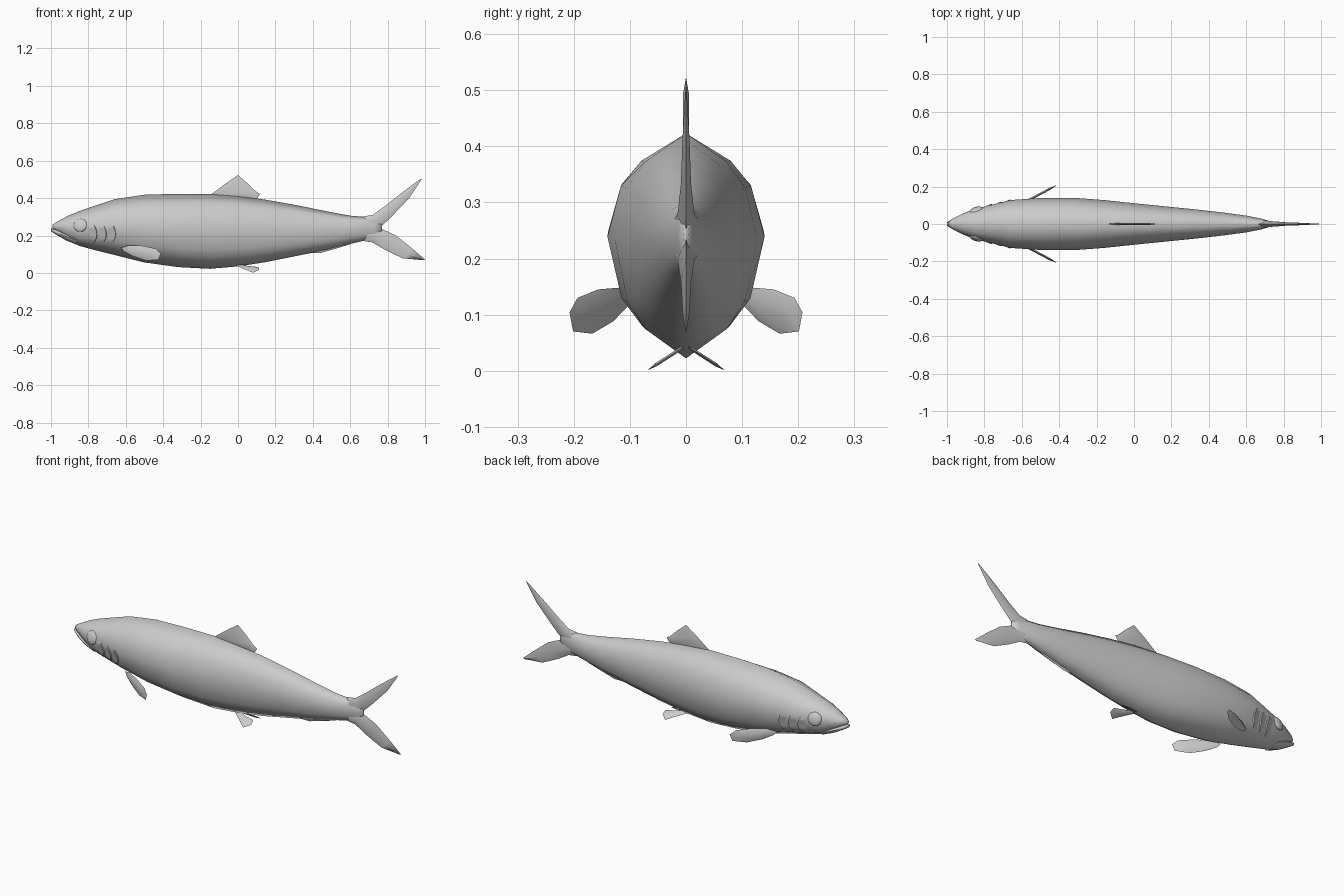
import bpy, bmesh, math
from mathutils import Vector

if "Cube" in bpy.data.objects:
    bpy.data.objects.remove(bpy.data.objects["Cube"])

def make(name, verts, faces, angle=40):
    me = bpy.data.meshes.new(name)
    me.from_pydata([tuple(v) for v in verts], [], faces)
    bm = bmesh.new()
    bm.from_mesh(me)
    bmesh.ops.remove_doubles(bm, verts=bm.verts, dist=1e-5)
    bmesh.ops.recalc_face_normals(bm, faces=bm.faces)
    bm.to_mesh(me)
    bm.free()
    ob = bpy.data.objects.new(name, me)
    bpy.context.collection.objects.link(ob)
    bpy.ops.object.select_all(action='DESELECT')
    ob.select_set(True)
    bpy.context.view_layer.objects.active = ob
    bpy.ops.object.shade_smooth_by_angle(angle=math.radians(angle))
    return ob

def loft(name, rings, angle=60):
    n = len(rings[0])
    verts = [v for r in rings for v in r]
    faces = [(i*n+j, i*n+(j+1) % n, (i+1)*n+(j+1) % n, (i+1)*n+j)
             for i in range(len(rings)-1) for j in range(n)]
    faces += [tuple(range(n)), tuple(range(len(verts)-n, len(verts)))]
    return make(name, verts, faces, angle)

# Half cross-section, as (width factor, height factor), top to bottom
HALF = [(0, 1), (.57, .75), (.83, .52), (1, .06), (.82, -.5), (.57, -.74), (0, -1)]
SECTION = HALF + [(-y, z) for y, z in HALF[-2:0:-1]]

# Body stations: x, top, bottom, half width
BODY = [(-.992, .258, .238, .010), (-.97, .272, .222, .028), (-.91, .305, .178, .058),
        (-.85, .330, .145, .082), (-.78, .354, .126, .098), (-.66, .394, .096, .128),
        (-.50, .418, .056, .139), (-.32, .423, .031, .140), (-.15, .423, .022, .127),
        (0, .411, .035, .111), (.15, .391, .058, .096), (.32, .361, .092, .079),
        (.48, .328, .124, .061), (.60, .306, .155, .045), (.68, .299, .174, .029),
        (.73, .290, .185, .014), (.77, .262, .222, .005)]

def ring(x, top, bot, w):
    c, h = (top+bot)/2, (top-bot)/2
    return [(x, w*a, c+h*b) for a, b in SECTION]

loft("body", [ring(*s) for s in BODY], 80)

def side(x, z):
    """Half width of the body at x, z."""
    for a, b in zip(BODY, BODY[1:]):
        if a[0] <= x <= b[0]:
            t = (x-a[0])/(b[0]-a[0])
            top, bot, w = [p+(q-p)*t for p, q in zip(a[1:], b[1:])]
            k = (z-(top+bot)/2)/((top-bot)/2)
            for (y0, k0), (y1, k1) in zip(HALF, HALF[1:]):
                if k1 <= k <= k0:
                    return w*(y0+(y1-y0)*(k0-k)/(k0-k1))
    return 0

# Lower jaw, projecting slightly past the mouth line
loft("lower_jaw", [ring(-1.0, .238, .222, .009), ring(-.97, .232, .203, .027),
                   ring(-.92, .215, .174, .042), ring(-.86, .190, .150, .045)], 60)

# Forked tail: each lobe lofted from leading edge, trailing edge, half thickness
def lobe(name, stations):
    rings = []
    for lx, lz, tx, tz, t in stations:
        mx, mz = lx*.55+tx*.45, lz*.55+tz*.45
        rings.append([(lx, 0, lz), (mx, t, mz), (tx, 0, tz), (mx, -t, mz)])
    loft(name, rings, 80)

lobe("tail_upper_lobe", [(.66, .300, .66, .22, .025), (.72, .310, .758, .24, .015),
                         (.785, .357, .825, .305, .009), (.88, .432, .915, .40, .006),
                         (.976, .503, .982, .501, .001)])
lobe("tail_lower_lobe", [(.66, .172, .66, .26, .025), (.72, .163, .758, .24, .015),
                         (.785, .124, .845, .20, .009), (.88, .078, .93, .132, .006),
                         (.99, .068, 1.0, .072, .001)])

# Fins: a flat outline swelling to a small thickness in the middle
def fin(name, outline, thick, y_of=lambda x, z: 0, mirror=1):
    pts = [Vector((x, y_of(x, z)*mirror, z)) for x, z in outline]
    n = len(pts)
    mid = sum(pts, Vector())/n
    nor = sum(((pts[i]-mid).cross(pts[(i+1) % n]-mid) for i in range(n)), Vector()).normalized()
    inner = [p.lerp(mid, .35) for p in pts]
    verts = pts + [p+nor*thick for p in inner] + [p-nor*thick for p in inner]
    faces = []
    for i in range(n):
        j = (i+1) % n
        faces += [(i, j, n+j, n+i), (j, i, 2*n+i, 2*n+j)]
    faces += [tuple(range(n, 2*n)), tuple(range(3*n-1, 2*n-1, -1))]
    make(name, verts, faces, 60)

fin("dorsal_fin", [(-.15, .415), (-.07, .475), (0, .523), (.05, .48), (.10, .432),
                   (.118, .422), (.10, .395), (0, .40)], .005)
fin("anal_fin", [(.33, .115), (.36, .105), (.44, .106), (.53, .132), (.60, .153),
                 (.615, .165), (.56, .16), (.45, .14)], .004)

for m, tag in ((1, "left"), (-1, "right")):
    fin("pectoral_fin_"+tag, [(-.625, .135), (-.58, .148), (-.51, .145), (-.44, .130),
                              (-.413, .104), (-.425, .070), (-.49, .066), (-.56, .088),
                              (-.61, .115)],
        .006, lambda x, z: .135+(x+.55)*.53, m)
    fin("pelvic_fin_"+tag, [(-.015, .040), (.03, .022), (.08, .001), (.112, .016),
                            (.11, .031), (.05, .038), (.01, .045)],
        .003, lambda x, z: .008+(.04-z)*1.55, m)

    # Eye: low domed bump on the side of the head
    bpy.ops.mesh.primitive_uv_sphere_add(segments=16, ring_count=10, radius=1,
                                         location=(-.842, m*(side(-.842, .255)-.006), .255))
    eye = bpy.context.object
    eye.name = "eye_"+tag
    eye.scale = (.038, .016, .036)
    eye.rotation_euler = (m*.25, 0, m*.25)
    bpy.ops.object.shade_smooth()

    # Gill covers: three crescent flaps lifting off the body at the rear edge
    for k, x0 in enumerate((-.755, -.705, -.655)):
        verts, faces, steps = [], [], 8
        for i in range(steps+1):
            s = 2*i/steps-1
            z = .208+.05*s
            x = x0-.018*s*s
            lift = .008*(1-s**4)
            for px, off in ((x-.045, -.002), (x, lift), (x+.003, -.004)):
                verts.append((px, m*(side(px, z)+off), z))
            if i:
                a, b = 3*(i-1), 3*i
                faces += [(a, a+1, b+1, b), (a+1, a+2, b+2, b+1)]
        make(f"gill_cover_{k+1}_{tag}", verts, faces, 40)
